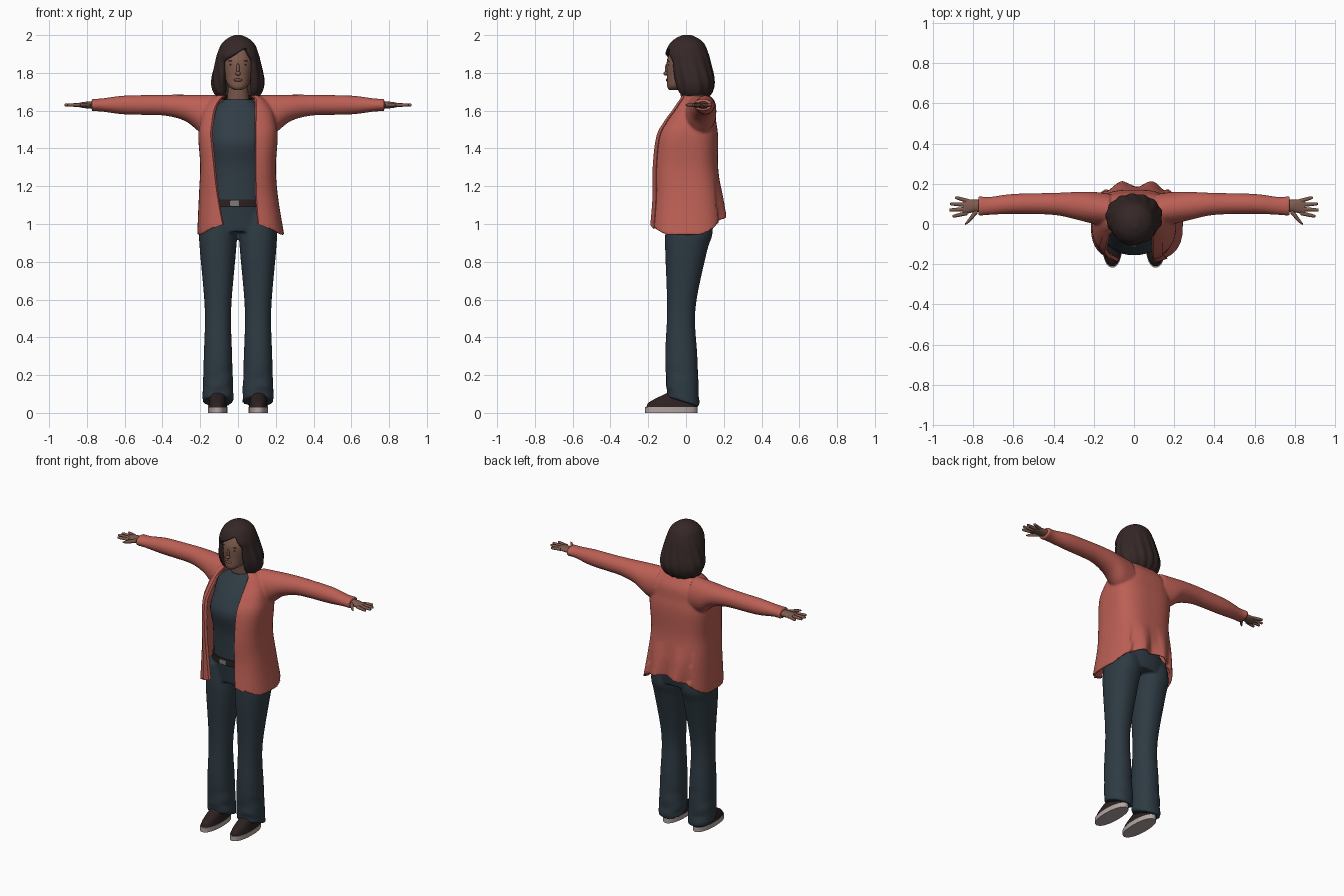
import bpy, bmesh, math
from mathutils import Vector

if "Cube" in bpy.data.objects:
    bpy.data.objects.remove(bpy.data.objects["Cube"])


def material(name, red, green, blue):
    mat = bpy.data.materials.new(name)
    mat.use_nodes = True
    mat.diffuse_color = (red, green, blue, 1)
    shader = mat.node_tree.nodes["Principled BSDF"]
    shader.inputs["Base Color"].default_value = mat.diffuse_color
    shader.inputs["Roughness"].default_value = .8
    return mat


coral = material("coral knit", .5, .115, .09)
slate = material("slate shirt", .03, .046, .06)
denim = material("dark denim", .027, .043, .056)
skin = material("skin", .21, .105, .075)
brown = material("dark brown hair", .036, .02, .02)
leather = material("dark leather", .025, .015, .015)
rubber = material("pale rubber", .45, .38, .36)
metal = material("buckle grey", .2, .2, .2)
rose = material("lip rose", .19, .07, .06)


def clamp(value, low=0, high=1):
    return max(low, min(high, value))


def power(value, exponent):
    return math.copysign(abs(value) ** exponent, value)


def spline(rows, steps=6):
    """Catmull-Rom interpolation between rows of numbers."""
    result = []
    last = len(rows) - 1
    for i in range(last):
        quad = rows[max(i - 1, 0)], rows[i], rows[i + 1], rows[min(i + 2, last)]
        for step in range(steps):
            t = step / steps
            result.append([b + t / 2 * (c - a + t * (2 * a - 5 * b + 4 * c - d + t * (3 * (b - c) + d - a)))
                           for a, b, c, d in zip(*quad)])
    return result + [rows[last]]


def point(row, angle, square, grow=0):
    """Point on a level oval; a row is height, half width, front y, back y."""
    height, half, front, back = row
    wide = max(half + grow, .002)
    deep = max((back - front) / 2 + grow, .002)
    return Vector((wide * power(math.sin(angle), square),
                   (front + back) / 2 - deep * power(math.cos(angle), square), height))


def ovals(rows, square=.9, x=0, count=36):
    """Closed level rings, stacked upward."""
    shift = Vector((x, 0, 0))
    return [[point(row, math.tau * i / count, square) + shift for i in range(count)] for row in rows]


def opening(row, edges, square):
    """Angles at which a wrap starts and ends, from its two front edges."""
    right, left = [math.asin(power(clamp(x / row[1], -.97, .97), 1 / square)) for x in edges(row)]
    return left, math.tau + right


def wrap(row, start, end, square, thick, grow=0, count=56):
    """C-shaped ring of cloth or hair, with an outer and an inner side."""
    angles = [start + (end - start) * i / count for i in range(count + 1)]
    outer = [point(row, angle, square, grow) for angle in angles]
    inner = [point(row, angle, square, grow - thick) for angle in reversed(angles)]
    return outer + inner


def limb(rows, side, count=16):
    """Rings along x; a row is x, y, depth radius, height radius. Thick rings sag below the arm."""
    rings = []
    for x, y, deep, tall in spline(rows):
        middle = min(1.63, 1.685 - tall)
        angles = [math.tau * i / count for i in range(count)]
        rings.append([Vector((side * x, y + deep * math.cos(a), middle + tall * math.sin(a))) for a in angles])
    return rings


def part(name, mat, lofts, voxel=0, warp=None):
    """Skin every stack of rings; optionally fuse them into one soft surface."""
    bm = bmesh.new()
    for rings in lofts:
        loops = [[bm.verts.new(warp(co) if warp else co) for co in ring] for ring in rings]
        size = len(loops[0])
        for lower, upper in zip(loops, loops[1:]):
            for i in range(size):
                j = (i + 1) % size
                bm.faces.new((lower[i], lower[j], upper[j], upper[i]))
        for loop in (loops[0], loops[-1]):
            for i in range(size // 2 - 1):
                bm.faces.new((loop[i], loop[i + 1], loop[size - 2 - i], loop[size - 1 - i]))
    bmesh.ops.recalc_face_normals(bm, faces=bm.faces)
    mesh = bpy.data.meshes.new(name)
    bm.to_mesh(mesh)
    bm.free()
    mesh.materials.append(mat)
    obj = bpy.data.objects.new(name, mesh)
    bpy.context.collection.objects.link(obj)
    bpy.ops.object.select_all(action="DESELECT")
    obj.select_set(True)
    bpy.context.view_layer.objects.active = obj
    bpy.ops.object.shade_smooth_by_angle(angle=math.radians(50))
    if voxel:
        fuse = obj.modifiers.new("fuse", "REMESH")
        fuse.mode = "VOXEL"
        fuse.voxel_size = voxel
        fuse.use_smooth_shade = True
        soften = obj.modifiers.new("soften", "SMOOTH")
        soften.iterations = 4


def blob(name, mat, location, size):
    bpy.ops.mesh.primitive_uv_sphere_add(segments=20, ring_count=12, location=location)
    obj = bpy.context.object
    obj.name = name
    obj.scale = size
    obj.data.materials.append(mat)
    bpy.ops.object.shade_smooth()


SIDES = {"left": 1, "right": -1}

# Trousers: hips and two flared legs fused at the crotch
hips = [(.96, .19, -.1, .14), (1.05, .18, -.11, .15), (1.13, .15, -.12, .12)]
leg = [(.06, .083, -.1, .07), (.3, .075, -.11, .06), (.55, .07, -.1, .05),
       (.85, .095, -.11, .11), (.95, .1, -.11, .14), (1.06, .09, -.1, .13)]


def trouser_hem(co):
    """Hem dips toward the heel and creases over the shoe."""
    low = max(0, 1 - co.z / .3)
    crease = low * math.sin(co.z * 90 + co.x * 25) / 200
    return co + Vector((crease, -crease, -.4 * low * (co.y + .02)))


legs = [ovals(spline(leg), x=side * .106) for side in SIDES.values()]
part("trousers", denim, [ovals(spline(hips))] + legs, voxel=.008, warp=trouser_hem)

# Shoes
upper = [(.03, .05, -.21, .06), (.06, .045, -.19, .06), (.11, .04, -.09, .05)]
for label, side in SIDES.items():
    sole = [(z, .052, -.217, .06) for z in (0, .03)]
    part(label + "_sole", rubber, [ovals(sole, x=side * .108)])
    part(label + "_shoe", leather, [ovals(spline(upper), x=side * .108)])

# Shirt, belt and buckle
shirt = [(1.12, .15, -.12, .12), (1.3, .15, -.13, .12), (1.43, .16, -.155, .13),
         (1.52, .15, -.12, .13), (1.6, .14, -.07, .12), (1.66, .07, -.03, .09)]
part("shirt", slate, [ovals(spline(shirt))])
part("belt", leather, [ovals([(z, .157, -.127, .125) for z in (1.09, 1.13)])])
bpy.ops.mesh.primitive_cube_add(size=1, location=(-.02, -.128, 1.11))
buckle = bpy.context.object
buckle.name = "belt_buckle"
buckle.scale = (.05, .009, .03)
buckle.data.materials.append(metal)

# Open cardigan with sleeves
coat = [(1.01, .23, -.19, .2), (1.15, .21, -.18, .19), (1.3, .2, -.18, .17), (1.46, .21, -.16, .17),
        (1.54, .2, -.12, .16), (1.61, .18, -.07, .15), (1.66, .14, -.04, .12), (1.7, .08, -.01, .09)]
sleeve = [(.12, .07, .08, .11), (.2, .08, .08, .1), (.28, .09, .07, .07), (.4, .1, .055, .055),
          (.6, .1, .05, .05), (.72, .09, .045, .035), (.775, .09, .05, .033)]
COAT_SQUARE = .7


def coat_edges(row):
    """The right front edge leans outward with height; both close in at the neck."""
    reach = .7 * row[1]
    return -min(row[0] / 10, reach), min(.1, reach)


def drape(co):
    """Hem hangs lower at the sides, with two soft folds behind."""
    low = clamp((1.25 - co.z) / .24)
    moved = co.copy()
    moved.x += .015 * low * low
    moved.z -= .068 * low * low * min(1, abs(co.x) / .21) ** 2
    behind = clamp(co.y / .08 - 1)
    moved.z += .03 * low * low * behind
    if abs(co.x) < .15:
        moved.y -= .02 * low * behind * math.cos(math.pi * co.x / .075)
    return moved


cloth, bands = [], {label: [] for label in SIDES}
for row in spline(coat):
    start, end = opening(row, coat_edges, COAT_SQUARE)
    cloth.append(wrap(row, start, end, COAT_SQUARE, thick=.018))
    bands["left"].append(wrap(row, start - .03, start + .26, COAT_SQUARE, .016, .004, 8))
    bands["right"].append(wrap(row, end - .2, end + .03, COAT_SQUARE, .016, .004, 8))
sleeves = [limb(sleeve, side, 24) for side in SIDES.values()]
part("cardigan", coral, [cloth] + sleeves, voxel=.0075, warp=drape)
for label, rings in bands.items():
    part("cardigan_band_" + label, coral, [rings], warp=drape)

# Hands: palm, thumb and four fanned fingers
palm = [(.74, .09, .03, .02), (.8, .09, .032, .018), (.85, .085, .04, .01)]
thumb = [(.78, .07, .02, .013), (.82, .02, .012, .01), (.84, 0, .004, .003)]
for label, side in SIDES.items():
    digits = [limb(thumb, side)]
    for i in range(4):
        reach = .92 - (i - 1.3) ** 2 / 100
        root, tip = .055 + .02 * i, .04 + .03 * i
        finger = [(.83, root, .011, .01), (reach - .01, tip, .008, .008), (reach, tip, .003, .003)]
        digits.append(limb(finger, side))
    part(label + "_hand", skin, [limb(palm, side)] + digits)

# Neck and head
neck = [(1.62, .06, -.02, .09), (1.77, .05, -.04, .08)]
head = [(1.71, .02, -.09, -.03), (1.73, .05, -.1, .02), (1.78, .07, -.1, .08),
        (1.87, .08, -.1, .1), (1.95, .05, -.06, .07)]
part("neck", skin, [ovals(spline(neck))])
part("head", skin, [ovals(spline(head))])

# Face
blob("nose_bridge", skin, (0, -.1, 1.82), (.009, .012, .03))
blob("nose_tip", skin, (0, -.106, 1.797), (.014, .013, .011))
blob("lips", rose, (0, -.1, 1.762), (.024, .007, .008))
for label, side in SIDES.items():
    blob(label + "_eye", leather, (side * .033, -.091, 1.842), (.013, .005, .005))
    blob(label + "_eyebrow", brown, (side * .035, -.091, 1.862), (.018, .005, .003))

# Shoulder-length hair with a side-swept fringe
hair = [(1.66, .1, -.02, .11), (1.7, .13, -.06, .14), (1.76, .14, -.08, .15), (1.86, .12, -.1, .13),
        (1.9, .11, -.11, .12), (1.95, .09, -.09, .1), (1.98, .06, -.06, .07), (2, .02, -.02, .03)]
HAIR_SQUARE = .95


def hair_edges(row):
    """The face opening narrows upward to a parting on the left."""
    close = clamp((row[0] - 1.86) / .08)
    return .14 * close - .08, .08 - .04 * close


def strands(co):
    """Shallow waves that fade out at the crown."""
    outward = Vector((co.x, co.y - .02, 0)).normalized()
    wave = math.sin(math.atan2(outward.y, outward.x) * 14 + co.z * 20) * clamp((1.95 - co.z) * 6)
    return co + outward * wave / 250


locks = [wrap(row, *opening(row, hair_edges, HAIR_SQUARE), HAIR_SQUARE, thick=.035) for row in spline(hair)]
part("hair", brown, [locks], voxel=.006, warp=strands)
